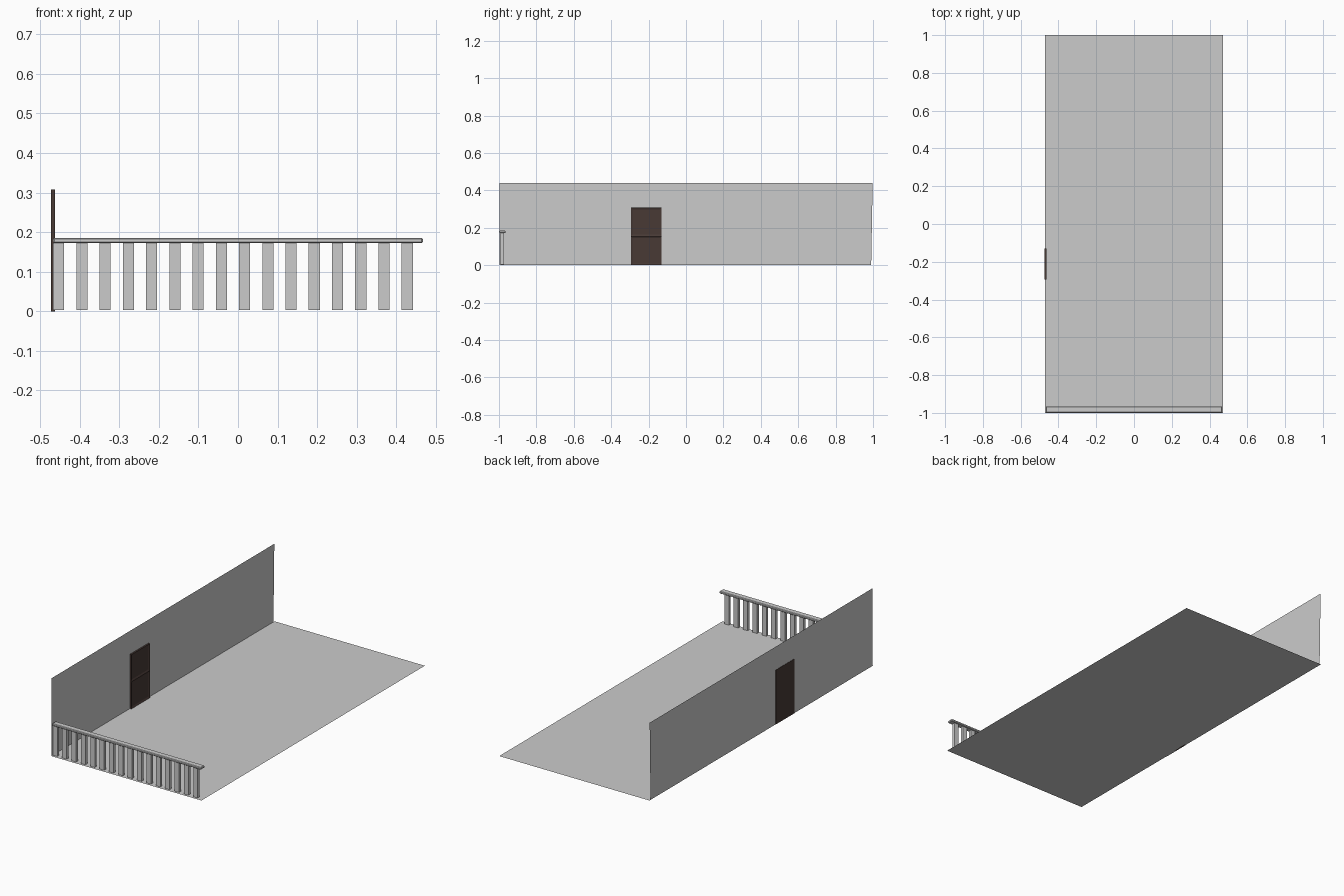
import bpy, bmesh

if "Cube" in bpy.data.objects:
    bpy.data.objects.remove(bpy.data.objects["Cube"])


def finish(name, bm, mat=None):
    me = bpy.data.meshes.new(name)
    bm.to_mesh(me)
    bm.free()
    ob = bpy.data.objects.new(name, me)
    bpy.context.collection.objects.link(ob)
    if mat:
        me.materials.append(mat)
    return ob


def sheet(name, corners):
    bm = bmesh.new()
    bm.faces.new([bm.verts.new(c) for c in corners])
    return finish(name, bm)


def add_box(bm, lo, hi):
    verts = bmesh.ops.create_cube(bm, size=1)["verts"]
    for v in verts:
        v.co = [(a + b) / 2 + c * (b - a) for a, b, c in zip(lo, hi, v.co)]
    return verts


# Floor and side wall are single sheets
sheet("floor", [(-0.471, -1, 0), (0.471, -1, 0), (0.471, 1, 0), (-0.471, 1, 0)])
sheet("side_wall", [(-0.471, -0.997, 0), (-0.471, 0.99, 0),
                    (-0.471, 0.998, 0.44), (-0.471, -0.997, 0.44)])

# Handrail with slightly eased edges
bm = bmesh.new()
add_box(bm, (-0.467, -0.999, 0.172), (0.467, -0.965, 0.185))
rail = finish("handrail", bm)
bevel = rail.modifiers.new("eased_edges", 'BEVEL')
bevel.width = 0.003
bevel.segments = 1

# Row of balusters
bm = bmesh.new()
for i in range(16):
    x = -0.453 + i * 0.0587
    add_box(bm, (x - 0.014, -0.991, 0.003), (x + 0.014, -0.974, 0.173))
finish("balusters", bm)

# Door slab with two sunken panels on the room side
brown = bpy.data.materials.new("dark_brown")
brown.diffuse_color = (0.065, 0.042, 0.036, 1)
brown.use_nodes = True
brown.node_tree.nodes["Principled BSDF"].inputs["Base Color"].default_value = brown.diffuse_color
bm = bmesh.new()
add_box(bm, (-0.4725, -0.295, 0), (-0.462, -0.13, 0.308))
bm.normal_update()
front = [f for f in bm.faces if f.normal.x > 0.9][0]
upright = [e for e in front.edges
           if abs(e.verts[0].co.z - e.verts[1].co.z) > 0.1]
bmesh.ops.subdivide_edges(bm, edges=upright, cuts=1)
bm.normal_update()
panels = [f for f in bm.faces if f.normal.x > 0.9]
bmesh.ops.inset_individual(bm, faces=panels, thickness=0.013)
for f in panels:
    bmesh.ops.translate(bm, verts=f.verts, vec=(-0.004, 0, 0))
finish("door", bm, brown)
